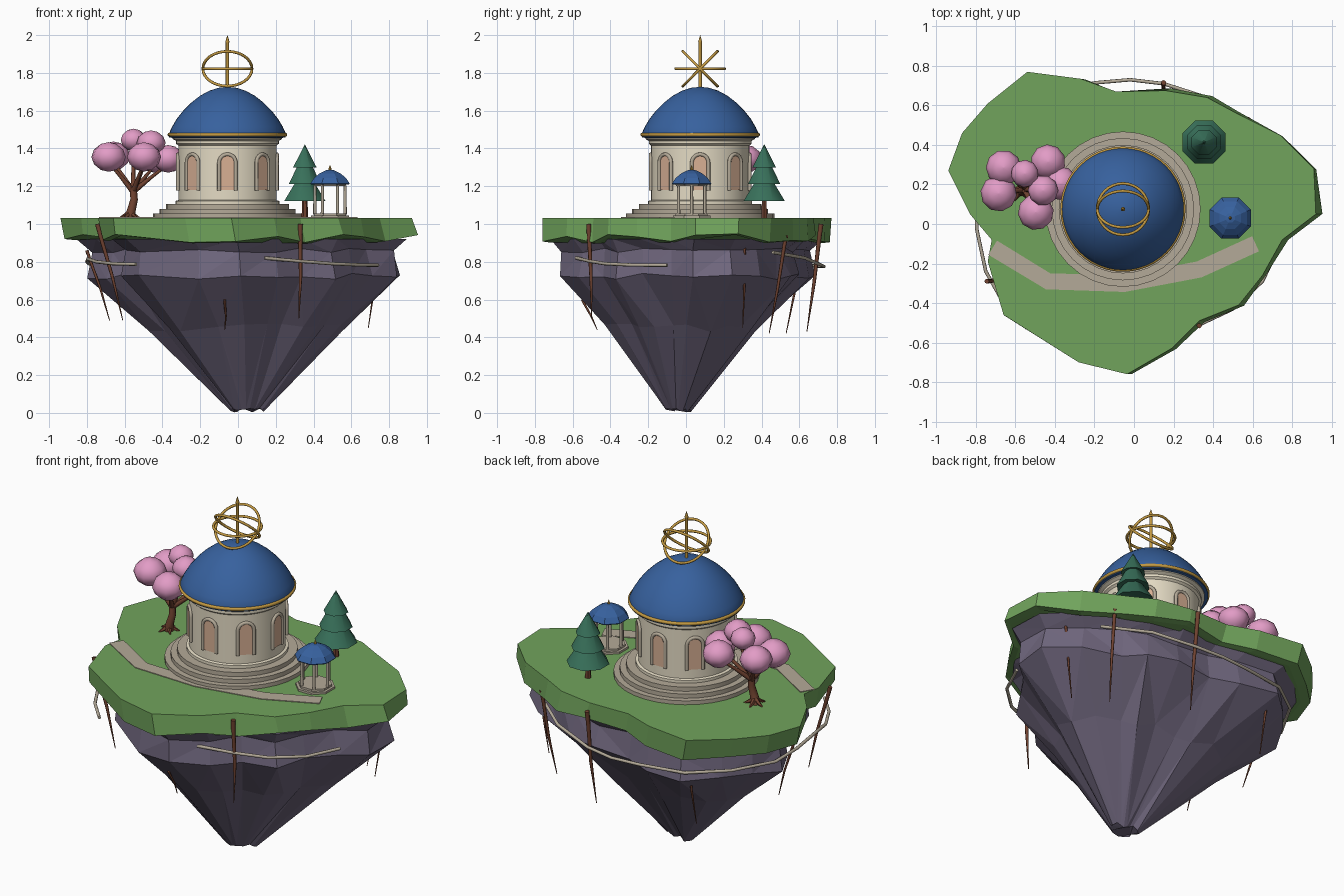
import bpy, bmesh, math, random
from math import sin, cos, pi, radians
from mathutils import Vector, Matrix

if "Cube" in bpy.data.objects:
    bpy.data.objects.remove(bpy.data.objects["Cube"])
random.seed(4)

def mat(name, r, g, b):
    m = bpy.data.materials.new(name)
    lin = [((c / 255 + 0.055) / 1.055) ** 2.4 for c in (r, g, b)]
    m.diffuse_color = (*lin, 1)
    m.use_nodes = True
    m.node_tree.nodes["Principled BSDF"].inputs["Base Color"].default_value = m.diffuse_color
    return m

GRASS = mat("grass_green", 113, 164, 92)
ROCK = mat("purple_rock", 112, 103, 126)
STONE = mat("cream_stone", 228, 219, 196)
TAN = mat("tan_stone", 180, 170, 152)
BLUE = mat("dome_blue", 55, 97, 158)
GOLD = mat("gold", 196, 154, 66)
PEACH = mat("peach_window", 216, 176, 148)
BARK = mat("bark_brown", 112, 66, 48)
PINK = mat("blossom_pink", 226, 156, 198)
PINE = mat("pine_green", 56, 112, 90)

def add(name, verts, faces, m, smooth=False):
    me = bpy.data.meshes.new(name)
    me.from_pydata([tuple(v) for v in verts], [], faces)
    bm = bmesh.new()
    bm.from_mesh(me)
    bmesh.ops.recalc_face_normals(bm, faces=bm.faces)
    bm.to_mesh(me)
    bm.free()
    me.materials.append(m)
    ob = bpy.data.objects.new(name, me)
    bpy.context.collection.objects.link(ob)
    if smooth:
        bpy.ops.object.select_all(action='DESELECT')
        ob.select_set(True)
        bpy.context.view_layer.objects.active = ob
        bpy.ops.object.shade_smooth_by_angle(angle=radians(50))
    return ob

def skin(name, rings, m, smooth=False, closed=False):
    """Bridge equal-sized rings; cap both ends unless closed into a loop."""
    n, k = len(rings[0]), len(rings)
    verts = [v for r in rings for v in r]
    faces = []
    for i in range(k if closed else k - 1):
        a, b = i * n, (i + 1) % k * n
        faces += [(a + j, a + (j + 1) % n, b + (j + 1) % n, b + j) for j in range(n)]
    if not closed:
        faces += [tuple(range(n)), tuple(range((k - 1) * n, k * n))]
    return add(name, verts, faces, m, smooth)

def lathe(name, prof, c, m, n=32, smooth=True, turn=0.0):
    rings = [[(c[0] + max(r, .0005) * cos(2 * pi * j / n + turn),
               c[1] + max(r, .0005) * sin(2 * pi * j / n + turn), z) for j in range(n)]
             for r, z in prof]
    return skin(name, rings, m, smooth)

def tube(name, pts, radii, m, n=6, closed=False, smooth=False):
    pts = [Vector(p) for p in pts]
    k, rings, u = len(pts), [], None
    for i, p in enumerate(pts):
        a = pts[i - 1] if (i or closed) else p
        b = pts[(i + 1) % k] if (i < k - 1 or closed) else p
        t = (b - a).normalized()
        if u is None:
            u = t.orthogonal()
        u = (u - t * u.dot(t)).normalized()
        w = t.cross(u)
        r = radii if isinstance(radii, float) else radii[i]
        rings.append([p + r * (u * cos(2 * pi * j / n) + w * sin(2 * pi * j / n)) for j in range(n)])
    return skin(name, rings, m, smooth, closed)

# ---------- floating island ----------
OUT = [(-.54, .77), (-.27, .735), (-.09, .67), (.16, .675), (.37, .64), (.51, .565), (.74, .45),
       (.91, .28), (.92, .05), (.75, -.08), (.65, -.26), (.53, -.41), (.33, -.49), (.19, -.63),
       (-.035, -.76), (-.28, -.70), (-.66, -.46), (-.74, -.19), (-.72, -.08), (-.83, .05),
       (-.94, .27), (-.87, .46), (-.74, .61)]
TIP = (.05, -.05)

def ring(s, z, js=0.0, jz=0.0, dx=0.0):
    res = []
    for x, y in OUT:
        f = s + random.uniform(-js, js)
        res.append((TIP[0] + dx + (x - TIP[0]) * f, TIP[1] + (y - TIP[1]) * f, z + random.uniform(-jz, jz)))
    return res

lip = ring(1.0, .925, .02, .027, .022)
under = [(TIP[0] + (x - TIP[0]) * .95, TIP[1] + (y - TIP[1]) * .95, z - .005) for x, y, z in lip]
skin("grass_slab", [ring(1, 1.032), lip, under], GRASS)
rock = skin("rock_cone", [ring(.94, .92, 0, 0, .025), ring(.85, .86, .012, .012, .03),
                          ring(.88, .725, .02, .02, .038), ring(.545, .45, .02, .025, .03),
                          ring(.09, .015, .01, .012)], ROCK)
bm = bmesh.new()
bm.from_mesh(rock.data)
bmesh.ops.triangulate(bm, faces=bm.faces)
bm.to_mesh(rock.data)
bm.free()

# ---------- path ----------
line = [Vector(p) for p in [(-.715, -.12), (-.435, -.29), (-.05, -.302), (.33, -.23), (.615, -.10)]]
rings = []
for i, p in enumerate(line):
    t = (line[min(i + 1, 4)] - line[max(i - 1, 0)]).normalized()
    s = Vector((-t.y, t.x)) * .042
    rings.append([(*(p + s), 1.036), (*(p - s), 1.036), (*(p - s), 1.03), (*(p + s), 1.03)])
skin("path", rings, TAN)

# ---------- domed rotunda ----------
C = (-.056, .075)
lathe("steps", [(.393, 1.03), (.393, 1.055), (.36, 1.055), (.36, 1.08), (.325, 1.08), (.325, 1.105),
                (.29, 1.105)], C, TAN)
lathe("rotunda_wall", [(.275, 1.10), (.275, 1.122), (.26, 1.126), (.26, 1.415), (.272, 1.425),
                       (.272, 1.44), (.29, 1.45), (.29, 1.468)], C, STONE, 48)
lathe("dome", [(.28, 1.455), (.308, 1.458), (.308, 1.482), (.293, 1.515), (.268, 1.557), (.234, 1.6),
               (.192, 1.642), (.145, 1.679), (.095, 1.706), (.048, 1.721), (0, 1.726)], C, BLUE, 48)
tube("dome_gold_ring", [(C[0] + .307 * cos(a), C[1] + .307 * sin(a), 1.473)
                        for a in [2 * pi * i / 48 for i in range(48)]], .01, GOLD, 10, True, True)

# arched windows, eight around the wall
def arch(hw, z0, z1):
    return [(-hw, z0)] + [(-hw * cos(pi * i / 10), z1 + hw * sin(pi * i / 10)) for i in range(11)] + [(hw, z0)]

for k in range(8):
    M = Matrix.Translation((*C, 0)) @ Matrix.Rotation(k * pi / 4, 4, 'Z')
    skin("window_%d" % k, [[M @ Vector((x, y, z)) for x, z in arch(.04, 1.18, 1.325)]
                           for y in (-.257, -.264)], PEACH)
    tube("window_frame_%d" % k, [M @ Vector((x, -.262, z)) for x, z in arch(.044, 1.178, 1.325)],
         .01, TAN, 8, False, True)

# armillary finial
lathe("finial_rod", [(.009, 1.71), (.009, 1.96), (.011, 1.965), (0, 2.0)], C, GOLD, 10)
for k, tilt in enumerate((0, 45, -45)):
    M = Matrix.Translation((*C, 1.822)) @ Matrix.Rotation(radians(tilt), 4, 'X')
    tube("finial_ring_%d" % k, [M @ Vector((.13 * cos(2 * pi * i / 32), .13 * sin(2 * pi * i / 32), 0))
                                for i in range(32)], .0075, GOLD, 8, True, True)

# ---------- gazebo ----------
G, T8 = (.487, .03), pi / 8
lathe("gazebo_base", [(.108, 1.03), (.108, 1.044), (.092, 1.044), (.092, 1.056)], G, TAN, 8, False, T8)
lathe("gazebo_beam", [(.088, 1.2), (.095, 1.216)], G, TAN, 8, False, T8)
lathe("gazebo_roof", [(.108, 1.208), (.113, 1.214), (.092, 1.243), (.06, 1.268), (.025, 1.284), (0, 1.288)],
      G, BLUE, 8, False, T8)
lathe("gazebo_finial", [(.006, 1.28), (.008, 1.292), (0, 1.313)], G, GOLD, 6, False)
for k in range(6):
    a = k * pi / 3
    lathe("gazebo_column_%d" % k, [(.009, 1.05), (.008, 1.205)],
          (G[0] + .08 * cos(a), G[1] + .08 * sin(a)), TAN, 8)

# ---------- pine ----------
P = (.354, .414)
lathe("pine_trunk", [(.018, 1.02), (.013, 1.15)], P, BARK, 6, False)
for k, (r, z0, r1, z1) in enumerate([(.118, 1.122, .035, 1.25), (.092, 1.212, .025, 1.34), (.068, 1.298, 0, 1.422)]):
    lathe("pine_tier_%d" % k, [(r * .4, z0 + .012), (r, z0), (r1, z1)], P, PINE, 8, True, T8)

# ---------- blossom tree ----------
F = Vector((-.555, .175, 1.2))
tube("blossom_trunk", [(-.575, .17, 1.02), (-.565, .165, 1.07), (-.55, .17, 1.13), F], [.03, .023, .02, .018],
     BARK, 8, False, True)
for k in range(5):
    a = k * 2 * pi / 5 + .4
    tube("blossom_root_%d" % k, [(-.572, .17, 1.065), (-.572 + .03 * cos(a), .17 + .03 * sin(a), 1.043),
                                 (-.572 + .06 * cos(a), .17 + .06 * sin(a), 1.03)], [.014, .011, .004], BARK, 5)
for k, (x, y, z, r) in enumerate([(-.66, .285, 1.36, .09), (-.685, .155, 1.355, .092), (-.435, .315, 1.345, .088),
                                  (-.553, .255, 1.445, .07), (-.497, .06, 1.355, .091), (-.46, .17, 1.43, .077),
                                  (-.37, .205, 1.345, .086)]):
    # low puff: widest in the middle, flattened at the poles
    lathe("blossom_%d" % k, [(r * p, z + r * q) for p, q in
                             ((0, -.85), (.45, -.75), (.85, -.42), (1, 0), (.85, .42), (.45, .75), (0, .85))],
          (x, y), PINK, 10, True, k * .5)
    end = Vector((x, y, z - .03))
    mid = F.lerp(end, .5) + Vector((0, 0, -.012))
    tube("branch_%d" % k, [F - Vector((0, 0, .03)), mid, end], [.015, .01, .006], BARK, 8, False, True)

# ---------- hanging roots ----------
for k, (a, b, r) in enumerate([((.33, -.515, 1.0), (.322, -.5, .5), .013), ((-.745, -.29, 1.0), (-.61, -.28, .49), .012),
                               ((.15, .715, 1.0), (.14, .64, .43), .013), ((.58, .53, .94), (.54, .44, .42), .011),
                               ((.74, .31, .88), (.69, .3, .45), .008), ((-.80, .12, .86), (-.68, .1, .49), .009),
                               ((-.45, .62, .9), (-.44, .53, .42), .009), ((-.07, -.55, .6), (-.07, -.47, .44), .007)]):
    a, b = Vector(a), Vector(b)
    tube("hanging_root_%d" % k, [a, a.lerp(b, .12), a.lerp(b, .55) + Vector((.006, .004, 0)), b],
         [r, r * .9, r * .7, .002], BARK, 8, False, True)

# ---------- vines around the rim ----------
tube("long_vine", [(.62, .46, .85), (.4, .63, .82), (.15, .71, .785), (-.02, .73, .775), (-.19, .715, .775),
                   (-.46, .67, .78), (-.66, .52, .79), (-.79, .29, .79), (-.80, .1, .80), (-.795, -.03, .815),
                   (-.75, -.24, .80), (-.66, -.40, .79), (-.54, -.53, .787)], .009, TAN, 8, False, True)
tube("short_vine", [(.14, -.58, .82), (.33, -.51, .803), (.50, -.43, .79), (.65, -.29, .783), (.74, -.1, .782)],
     .009, TAN, 8, False, True)
